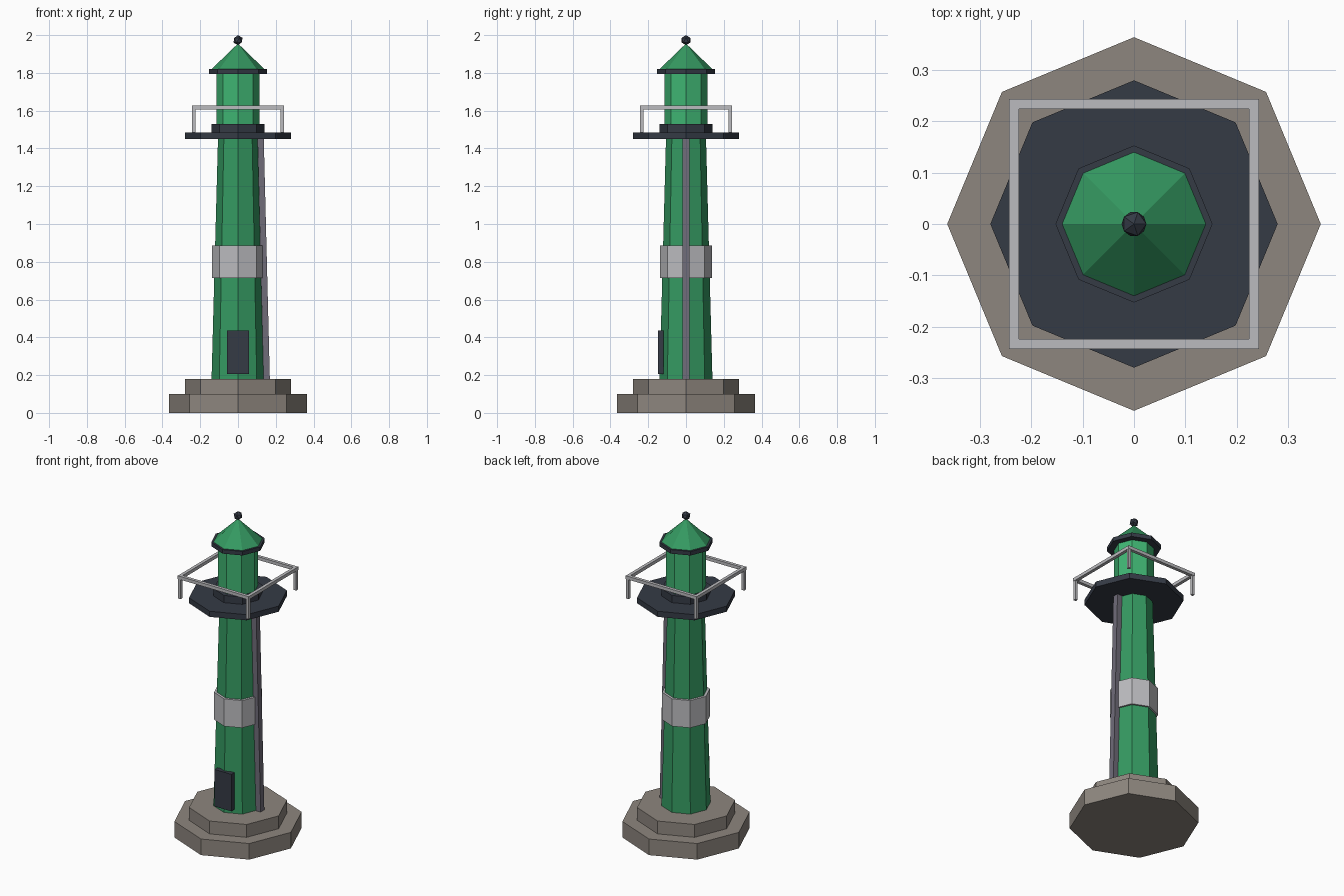
import bpy, math
from mathutils import Vector

if "Cube" in bpy.data.objects:
    bpy.data.objects.remove(bpy.data.objects["Cube"])


def mat(name, rgb):
    m = bpy.data.materials.new(name)
    m.diffuse_color = (*rgb, 1)
    m.use_nodes = True
    m.node_tree.nodes["Principled BSDF"].inputs["Base Color"].default_value = m.diffuse_color
    return m


STONE = mat("stone", (0.27, 0.24, 0.21))
GREEN = mat("green", (0.035, 0.32, 0.12))
LIGHT_GREEN = mat("light_green", (0.05, 0.46, 0.17))
DARK = mat("dark", (0.035, 0.043, 0.06))
PALE = mat("pale_grey", (0.5, 0.5, 0.52))
PIPE = mat("pipe_grey", (0.16, 0.15, 0.19))


def finish(name, m):
    o = bpy.context.object
    o.name = name
    o.data.materials.append(m)
    return o


def octagon(name, r1, r2, z1, z2, m):
    """Eight-sided frustum with corners on the x and y axes."""
    bpy.ops.mesh.primitive_cone_add(vertices=8, radius1=r1, radius2=r2,
                                    depth=z2 - z1, location=(0, 0, (z1 + z2) / 2))
    return finish(name, m)


def bar(name, a, b, sx, sy, m):
    """Square bar running from a to b."""
    a, b = Vector(a), Vector(b)
    d = b - a
    bpy.ops.mesh.primitive_cube_add(size=1, location=(a + b) / 2)
    o = finish(name, m)
    o.scale = (sx, sy, d.length)
    o.rotation_euler = Vector((0, 0, 1)).rotation_difference(d).to_euler()
    return o


# Stepped foundation
octagon("foundation_lower", 0.364, 0.364, 0, 0.10, STONE)
octagon("foundation_upper", 0.28, 0.28, 0.10, 0.18, STONE)

# Tower and painted band
octagon("tower", 0.14, 0.106, 0.18, 1.45, GREEN)
octagon("tower_band", 0.137, 0.137, 0.715, 0.885, PALE)

# Door on the front and conduit on the right
bar("door", (0, -0.133, 0.205), (0, -0.133, 0.435), 0.115, 0.03, DARK)
bar("conduit", (0.152, 0, 0.18), (0.12, 0, 1.45), 0.033, 0.036, PIPE)

# Gallery and lantern room
octagon("gallery_deck", 0.28, 0.28, 1.45, 1.485, DARK)
octagon("lantern_base", 0.14, 0.14, 1.485, 1.53, DARK)
octagon("lantern", 0.114, 0.114, 1.53, 1.795, LIGHT_GREEN)

# Roof with eave and finial
octagon("roof_eave", 0.153, 0.153, 1.795, 1.82, DARK)
octagon("roof", 0.14, 0, 1.82, 1.955, GREEN)
bpy.ops.mesh.primitive_ico_sphere_add(subdivisions=1, radius=0.027, location=(0, 0, 1.973))
finish("finial", DARK)

# Square railing around the gallery
R, T = 0.234, 0.02
for i in range(4):
    t = math.pi / 4 + i * math.pi / 2
    k = R * math.sqrt(2)
    x, y = k * math.cos(t), k * math.sin(t)
    bar(f"railing_post_{i + 1}", (x, y, 1.485), (x, y, 1.61), 0.017, 0.017, PALE)
for s in (-1, 1):
    bar("rail_side", (s * R, -R - T / 2, 1.617), (s * R, R + T / 2, 1.617), T, T, PALE)
    bar("rail_end", (-R + T / 2, s * R, 1.617), (R - T / 2, s * R, 1.617), T, T, PALE)
